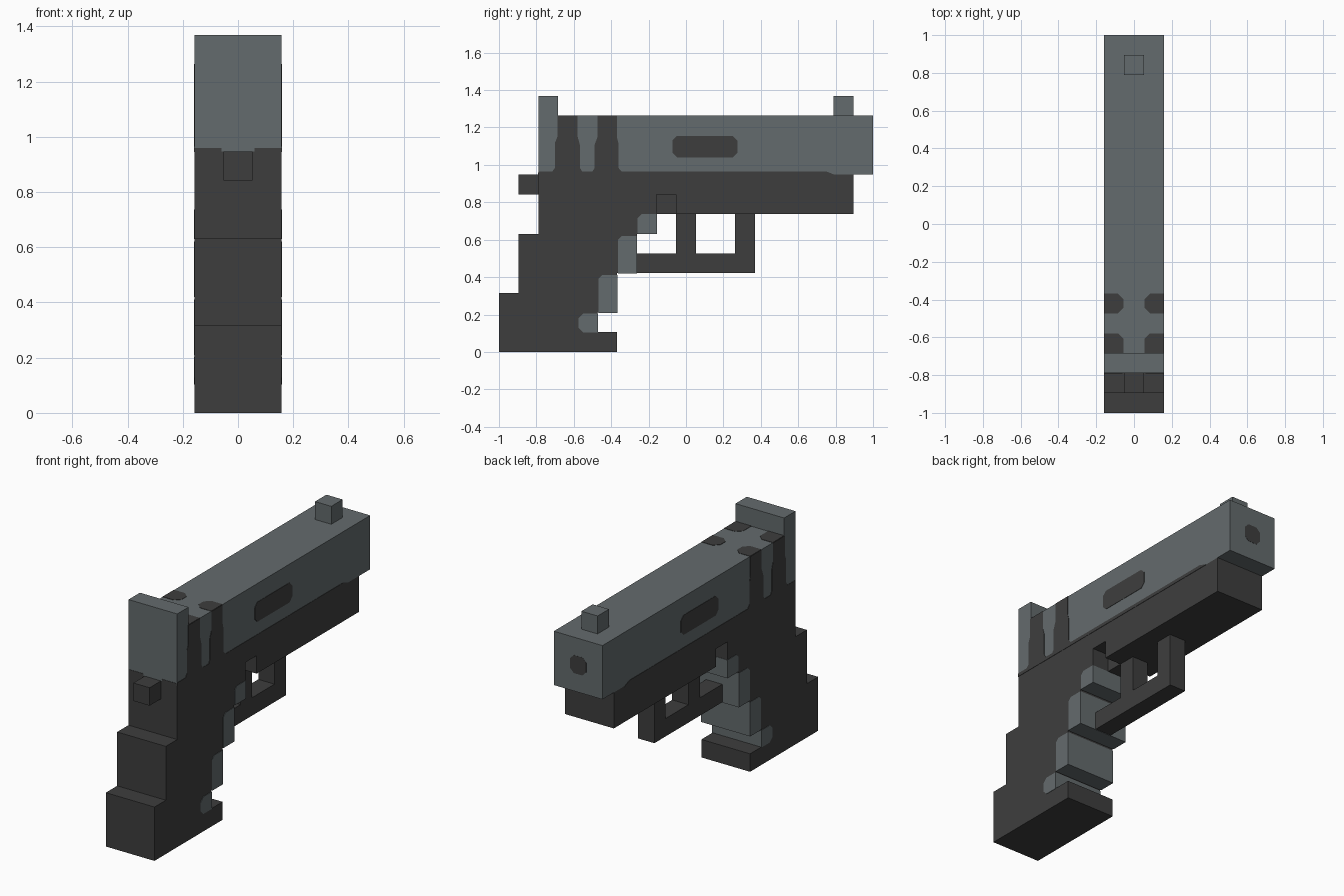
import bpy
import bmesh

cube = bpy.data.objects.get("Cube")
if cube:
    bpy.data.objects.remove(cube, do_unlink=True)

U = 2 / 19          # block size
W = 1.5 * U         # half width of the body
T = 0.002           # relief of painted details


def material(name, rgb):
    m = bpy.data.materials.new(name)
    m.use_nodes = True
    m.diffuse_color = (*rgb, 1)
    m.node_tree.nodes["Principled BSDF"].inputs["Base Color"].default_value = (*rgb, 1)
    return m


light = material("slate_grey", (0.127, 0.147, 0.153))
dark = material("charcoal", (0.048, 0.048, 0.048))


def prism(name, points, axis, low, high, mat):
    """Extrude a flat outline along the named axis from low to high."""
    place = {"x": lambda p, d: (d, p[0], p[1]),
             "y": lambda p, d: (p[0], d, p[1]),
             "z": lambda p, d: (p[0], p[1], d)}[axis]
    bm = bmesh.new()
    face = bm.faces.new([bm.verts.new(place(p, low)) for p in points])
    out = bmesh.ops.extrude_face_region(bm, geom=[face])
    for v in out["geom"]:
        if isinstance(v, bmesh.types.BMVert):
            v.co["xyz".index(axis)] = high
    bmesh.ops.recalc_face_normals(bm, faces=bm.faces)
    mesh = bpy.data.meshes.new(name)
    bm.to_mesh(mesh)
    bm.free()
    mesh.materials.append(mat)
    obj = bpy.data.objects.new(name, mesh)
    bpy.context.collection.objects.link(obj)
    return obj


def block_profile(name, cells, half, mat):
    """Side outline given in block steps from the rear bottom corner."""
    return prism(name, [(k * U - 1, j * U) for k, j in cells], "x", -half, half, mat)


def rect(a, b, c, d):
    return [(a, c), (b, c), (b, d), (a, d)]


def chamfered(a, b, c, d, r):
    return [(a + r, c), (b - r, c), (b, c + r), (b, d - r),
            (b - r, d), (a + r, d), (a, d - r), (a, c + r)]


# Main body: grip and frame in one outline, slide with rear sight above
block_profile("grip_and_frame", [
    (0, 0), (6, 0), (6, 1), (5, 1), (5, 2), (6, 2), (6, 4), (7, 4), (7, 6), (8, 6),
    (8, 8), (9, 8), (9, 7), (18, 7), (18, 9), (2, 9), (2, 6), (1, 6), (1, 3), (0, 3)],
    W, dark)
block_profile("slide", [(2, 9), (19, 9), (19, 12), (3, 12), (3, 13), (2, 13)], W, light)

# Narrow centre parts
block_profile("front_sight", rect(17, 18, 12, 13), U / 2, light)
block_profile("hammer", rect(1, 2, 8, 9), U / 2, dark)
block_profile("trigger_root", rect(8, 9, 7, 8), U / 2, dark)
block_profile("trigger", rect(9, 10, 5, 7), U / 2, dark)
block_profile("trigger_guard", [(7, 4), (13, 4), (13, 7), (12, 7), (12, 5), (7, 5)],
              U / 2, dark)

# Light inserts along the front of the grip, rounded at the back
for i, (k, j, top, r) in enumerate([(4, 1, 0.205, 0.025), (5, 2, 0.41, 0.02),
                                    (6, 4, 0.62, 0.02), (7, 6, 0.737, 0.02)]):
    y0, y1, z0 = k * U - 0.995, (k + 1) * U - 1 + T, j * U - T
    low_r = r if j == 1 else 0
    outline = [(y0 + low_r, z0), (y1, z0), (y1, top), (y0 + r, top), (y0, top - r)]
    if low_r:
        outline.append((y0, z0 + low_r))
    prism(f"grip_insert_{i + 1}", outline, "x", -W - T, W + T, light)

# Painted details repeated on both sides
TOP = 12 * U
side_outline = [
    (-0.789, 0.945), (0.80, 0.945), (0.75, 0.965), (-0.345, 0.965), (-0.362, 0.985),
    (-0.362, 1.12), (-0.37, 1.15), (-0.37, TOP), (-0.473, TOP), (-0.473, 1.15),
    (-0.488, 1.11), (-0.488, 0.985), (-0.50, 0.965), (-0.555, 0.965), (-0.568, 0.985),
    (-0.568, 1.11), (-0.579, 1.15), (-0.579, TOP), (-0.688, TOP), (-0.688, 1.15),
    (-0.70, 1.12), (-0.70, 0.985), (-0.715, 0.965), (-0.789, 0.965)]

for label, s in (("left", 1), ("right", -1)):
    low, high = s * (W - T), s * (W + T)
    prism(f"{label}_side_stripes", side_outline, "x", low, high, dark)
    prism(f"{label}_ejection_slot", chamfered(-0.073, 0.275, 1.04, 1.155, 0.025),
          "x", low, high, dark)
    prism(f"{label}_rear_edge", rect(s * 0.06, s * W, 0.945, 0.96),
          "y", 2 * U - 1 - T, 2 * U - 1 + T, dark)
    # Stripe ends on the top of the slide
    i, c = 0.055, 0.085
    for k, r in ((3, 0), (5, 0.03)):
        y0, y1 = k * U - 1, (k + 1) * U - 1
        pts = [(s * W, y0), (s * W, y1), (s * c, y1), (s * i, y1 - 0.03)]
        pts += [(s * i, y0 + r), (s * c, y0)] if r else [(s * i, y0)]
        prism(f"{label}_top_stripe_{k}", pts, "z", TOP - T, TOP + T, dark)

# Muzzle opening on the far end of the slide
prism("muzzle", chamfered(-0.053, 0.053, 1.053, 1.158, 0.025), "y", 1 - T, 1 + T / 2, dark)
